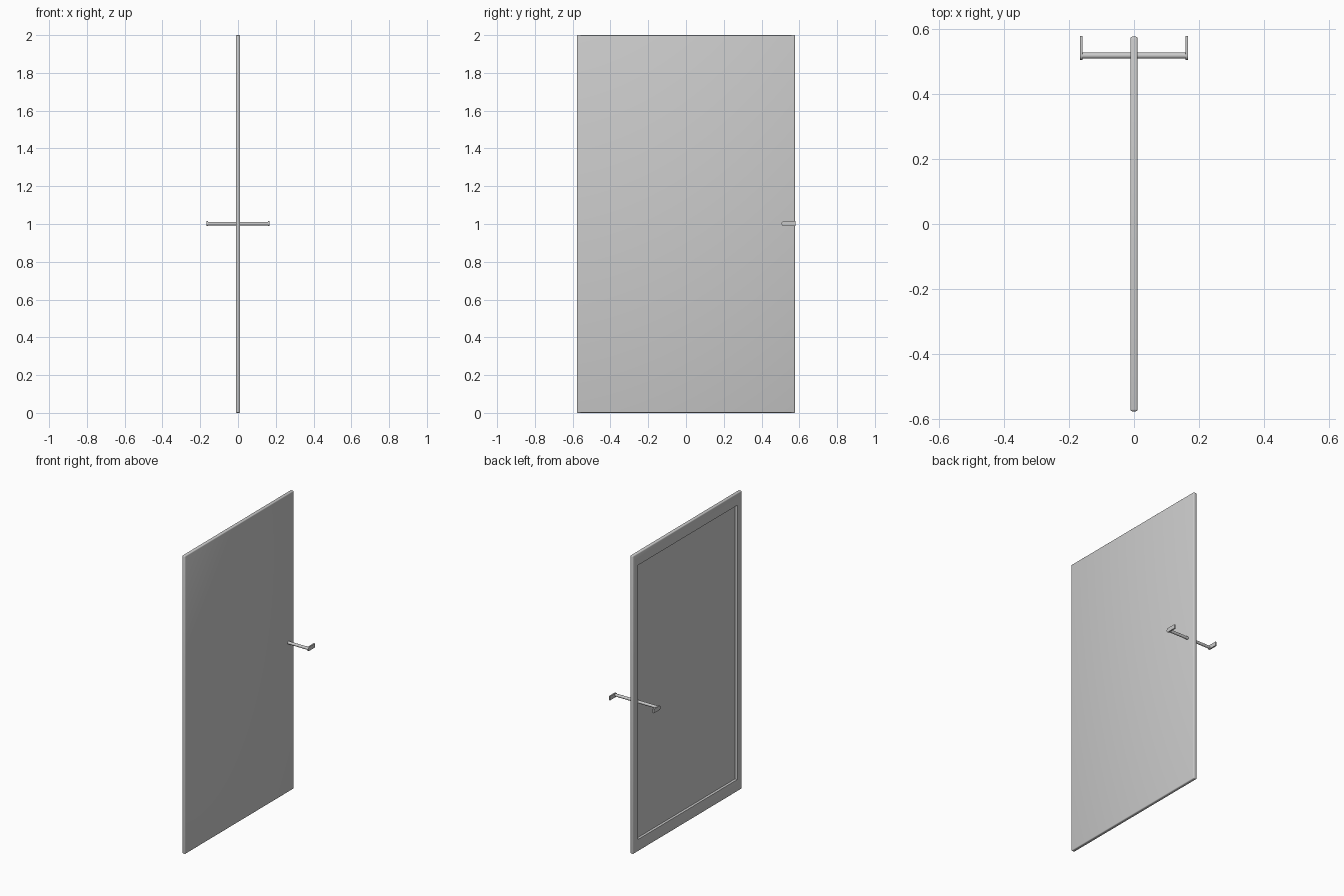
import bpy, bmesh, math
from mathutils import Matrix, Vector

cube = bpy.data.objects.get("Cube")
if cube:
    bpy.data.objects.remove(cube, do_unlink=True)

grey = bpy.data.materials.new("plain grey")
grey.use_nodes = True
grey.diffuse_color = (0.6, 0.6, 0.6, 1)
grey.node_tree.nodes["Principled BSDF"].inputs["Base Color"].default_value = grey.diffuse_color

HALF_WIDTH, HEIGHT, THICK = 0.577, 2.0, 0.023
STILE, RAIL, RECESS = 0.05, 0.08, 0.017
HANDLE_Y, HANDLE_Z, REACH = 0.519, 1.002, 0.167


def add_object(name, bm):
    bmesh.ops.recalc_face_normals(bm, faces=bm.faces)
    mesh = bpy.data.meshes.new(name)
    bm.to_mesh(mesh)
    bm.free()
    mesh.materials.append(grey)
    obj = bpy.data.objects.new(name, mesh)
    bpy.context.collection.objects.link(obj)
    bpy.ops.object.select_all(action="DESELECT")
    obj.select_set(True)
    bpy.context.view_layer.objects.active = obj
    bpy.ops.object.shade_smooth_by_angle(angle=math.radians(35))
    return obj


# Door leaf: rounded slab with a recessed panel on its -x side
bm = bmesh.new()
bmesh.ops.create_cube(bm, size=1)
bmesh.ops.scale(bm, vec=(THICK, 2 * HALF_WIDTH, HEIGHT), verts=bm.verts)
bmesh.ops.translate(bm, vec=(0, 0, HEIGHT / 2), verts=bm.verts)
bmesh.ops.bevel(bm, geom=bm.edges[:], offset=0.006, segments=3, profile=0.5, affect="EDGES")
bm.normal_update()
face = max((f for f in bm.faces if f.normal.x < -0.99), key=lambda f: f.calc_area())
bmesh.ops.inset_individual(bm, faces=[face], thickness=0.01)
for v in face.verts:
    v.co.y = math.copysign(HALF_WIDTH - STILE, v.co.y)
    v.co.z = HEIGHT - RAIL if v.co.z > HEIGHT / 2 else RAIL
panel = bmesh.ops.extrude_discrete_faces(bm, faces=[face])["faces"][0]
bmesh.ops.translate(bm, vec=(RECESS, 0, 0), verts=panel.verts)
add_object("door_leaf", bm)

# Handle spindle passing through the door
bm = bmesh.new()
turn = Matrix.Translation((0, HANDLE_Y, HANDLE_Z)) @ Matrix.Rotation(math.pi / 2, 4, "Y")
bmesh.ops.create_cone(bm, cap_ends=True, segments=24, radius1=0.0095, radius2=0.0095,
                      depth=2 * REACH - 0.01, matrix=turn)
add_object("handle_spindle", bm)

# Lever plates: round at the spindle, square at the free end
for side, name in ((1, "left_lever"), (-1, "right_lever")):
    bm = bmesh.new()
    radius = 0.0135
    outline = [(HANDLE_Y - radius * math.sin(a), HANDLE_Z + radius * math.cos(a))
               for a in (math.pi * i / 12 for i in range(13))]
    outline += [(0.579, HANDLE_Z - radius), (0.579, HANDLE_Z + radius)]
    lever = bm.faces.new([bm.verts.new((side * (REACH - 0.009), y, z)) for y, z in outline])
    grown = bmesh.ops.extrude_face_region(bm, geom=[lever])["geom"]
    bmesh.ops.translate(bm, vec=Vector((side * 0.009, 0, 0)),
                        verts=[g for g in grown if isinstance(g, bmesh.types.BMVert)])
    add_object(name, bm)
